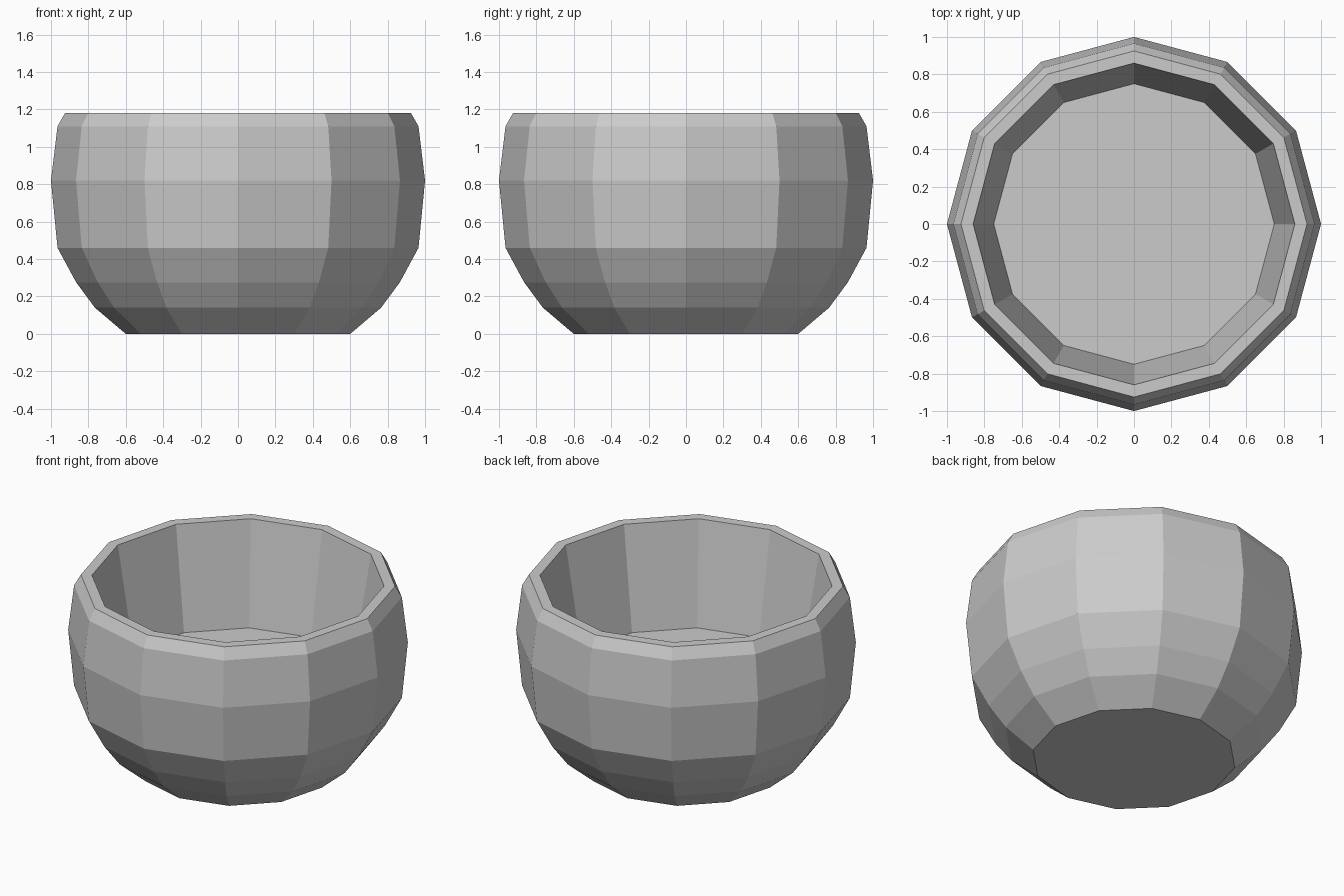
import bpy
import bmesh
from math import cos, sin, tau

cube = bpy.data.objects.get("Cube")
if cube:
    bpy.data.objects.remove(cube, do_unlink=True)

SIDES = 12
# Radius and height, from the foot up the outside, over the rim and down inside
PROFILE = [(0.6, 0), (0.765, 0.14), (0.865, 0.275), (0.965, 0.46), (1, 0.82),
           (0.965, 1.11), (0.925, 1.18), (0.86, 1.18), (0.75, 0.525)]

# Plain grey clay
grey = bpy.data.materials.new("grey")
grey.use_nodes = True
colour = (0.6, 0.6, 0.6, 1)
grey.diffuse_color = colour
grey.node_tree.nodes["Principled BSDF"].inputs["Base Color"].default_value = colour

# Faceted bowl wall
bm = bmesh.new()
rings = [[bm.verts.new((r * cos(tau * i / SIDES), r * sin(tau * i / SIDES), z))
          for i in range(SIDES)] for r, z in PROFILE]
for low, high in zip(rings, rings[1:]):
    for i in range(SIDES):
        j = (i + 1) % SIDES
        bm.faces.new((low[i], low[j], high[j], high[i]))

# Underside and inner floor
bm.faces.new(rings[0][::-1])
bm.faces.new(rings[-1])

mesh = bpy.data.meshes.new("bowl")
bm.to_mesh(mesh)
bm.free()
mesh.materials.append(grey)
bowl = bpy.data.objects.new("bowl", mesh)
bpy.context.collection.objects.link(bowl)
